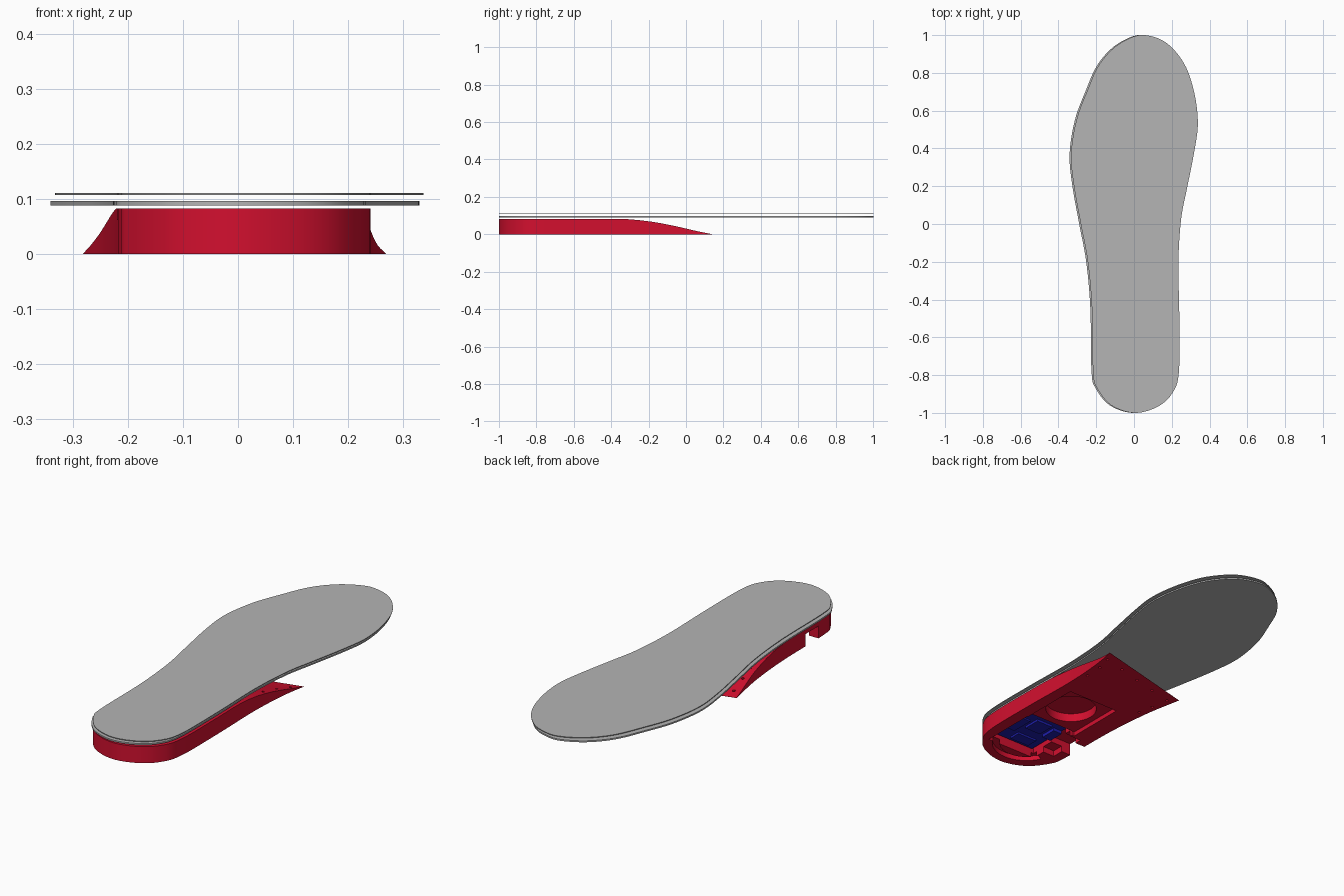
import bpy, bmesh, math
from mathutils import Vector

if "Cube" in bpy.data.objects:
    bpy.data.objects.remove(bpy.data.objects["Cube"])


def material(name, rgb):
    m = bpy.data.materials.new(name)
    m.diffuse_color = (*rgb, 1)
    m.use_nodes = True
    m.node_tree.nodes["Principled BSDF"].inputs["Base Color"].default_value = m.diffuse_color
    return m


GRAY = material("sole gray", (0.46, 0.46, 0.46))
RED = material("heel red", (0.65, 0.005, 0.028))
BLUE = material("board blue", (0.013, 0.013, 0.42))

# Foot outline, counter-clockwise from the toe
FOOT = [(0.06, 1.0), (-0.02, 0.985), (-0.11, 0.93), (-0.19, 0.835), (-0.25, 0.7),
        (-0.305, 0.55), (-0.333, 0.37), (-0.318, 0.2), (-0.282, 0.0), (-0.245, -0.2),
        (-0.223, -0.45), (-0.217, -0.78), (-0.195, -0.87), (-0.12, -0.96), (0.0, -1.0),
        (0.12, -0.97), (0.2, -0.9), (0.237, -0.79), (0.24, -0.5), (0.235, -0.2),
        (0.25, 0.03), (0.283, 0.2), (0.322, 0.4), (0.338, 0.54), (0.318, 0.7),
        (0.265, 0.85), (0.17, 0.96)]


def smooth_loop(points, steps=6):
    """Closed Catmull-Rom curve through the points."""
    p = [Vector(q) for q in points]
    out = []
    for i in range(len(p)):
        a, b, c, d = (p[(i + k) % len(p)] for k in (-1, 0, 1, 2))
        for s in range(steps):
            t = s / steps
            out.append(0.5 * (2 * b + (c - a) * t + (2 * a - 5 * b + 4 * c - d) * t * t
                              + (3 * b - a - 3 * c + d) * t ** 3))
    return out


def extrude(name, ring, offset, mat=None):
    """Solid made by pushing a closed 3D ring along an offset."""
    bm = bmesh.new()
    face = bm.faces.new([bm.verts.new(v) for v in ring])
    new = bmesh.ops.extrude_face_region(bm, geom=[face])["geom"]
    bmesh.ops.translate(bm, vec=offset, verts=[v for v in new if isinstance(v, bmesh.types.BMVert)])
    bmesh.ops.recalc_face_normals(bm, faces=bm.faces)
    mesh = bpy.data.meshes.new(name)
    bm.to_mesh(mesh)
    bm.free()
    obj = bpy.data.objects.new(name, mesh)
    bpy.context.collection.objects.link(obj)
    if mat:
        mesh.materials.append(mat)
    return obj


def slab(name, loop, z0, z1, mat=None, dx=0):
    return extrude(name, [(p[0] + dx, p[1], z0) for p in loop], (0, 0, z1 - z0), mat)


def box(name, x0, x1, y0, y1, z0, z1, mat=None):
    return slab(name, [(x0, y0), (x1, y0), (x1, y1), (x0, y1)], z0, z1, mat)


def disc(name, x, y, r, z0, z1, mat=None, n=40):
    ring = [(x + r * math.cos(i * math.tau / n), y + r * math.sin(i * math.tau / n)) for i in range(n)]
    return slab(name, ring, z0, z1, mat)


def boolean(obj, cutter, op="DIFFERENCE"):
    mod = obj.modifiers.new("cut", "BOOLEAN")
    mod.object, mod.operation, mod.solver = cutter, op, "EXACT"
    bpy.context.view_layer.objects.active = obj
    bpy.ops.object.modifier_apply(modifier=mod.name)
    bpy.data.objects.remove(cutter, do_unlink=True)


def shade(obj):
    bpy.ops.object.select_all(action="DESELECT")
    obj.select_set(True)
    bpy.context.view_layer.objects.active = obj
    bpy.ops.object.shade_smooth_by_angle(angle=math.radians(30))


outline = smooth_loop(FOOT)

# Two thin sole plates, the lower one shifted slightly sideways
upper_sole = slab("upper_sole", outline, 0.1075, 0.111, GRAY)
lower_sole = slab("lower_sole", outline, 0.089, 0.0965, GRAY, -0.008)

# Heel wedge: foot outline trimmed by a ramp whose tip runs at a slant
heel = slab("heel_wedge", outline, 0, 0.2, RED)
SLANT = 0.25
ramp = [(-1.5, -0.1), (0.14, -0.1), (0.14, 0.0005), (0.07, 0.015), (0.0, 0.032),
        (-0.06, 0.046), (-0.12, 0.058), (-0.18, 0.068), (-0.24, 0.0755), (-0.3, 0.0805),
        (-0.37, 0.083), (-1.5, 0.083)]
X0, X1 = -0.5, 0.5
trim = extrude("trim", [(X0, y + SLANT * (X0 - 0.27), z) for y, z in ramp],
               (X1 - X0, SLANT * (X1 - X0), 0))
boolean(heel, trim, "INTERSECT")

# Pockets in the underside: board bay, battery bay, round seat, side port
boolean(heel, box("cut", -0.1, 0.18, -0.875, -0.585, -0.05, 0.06))
boolean(heel, box("cut", -0.115, 0.175, -0.587, -0.27, -0.05, 0.022))
boolean(heel, disc("cut", 0.04, -0.425, 0.122, -0.05, 0.065))
boolean(heel, box("cut", -0.4, -0.09, -0.74, -0.635, -0.05, 0.062))
boolean(heel, box("cut", -0.165, -0.09, -0.80, -0.60, -0.05, 0.03))

# Curved groove round the back of the heel
arc = [math.radians(205 + 130 * i / 20) for i in range(21)]
groove = [(0.015 + 0.165 * math.cos(a), -0.79 + 0.165 * math.sin(a)) for a in arc]
groove += [(0.015 + 0.13 * math.cos(a), -0.79 + 0.13 * math.sin(a)) for a in reversed(arc)]
boolean(heel, slab("cut", groove, -0.05, 0.025))

# Small stitch holes along the ramp's slanted tip and its sides
holes = [(x, 0.14 + SLANT * (x - 0.27) - 0.05) for x in (-0.24, -0.12, 0.0, 0.12, 0.235)]
holes += [(-0.225, -0.13), (-0.21, -0.21), (0.215, 0.0), (0.21, -0.1)]
for hx, hy in holes:
    boolean(heel, disc("cut", hx, hy, 0.007, -0.05, 0.15, n=12))

# Circuit board with its raised parts
box("circuit_board", -0.085, 0.17, -0.868, -0.592, 0.042, 0.06, BLUE)
chips = [("processor_chip", -0.01, 0.08, -0.72, -0.63, 0.03),
         ("memory_chip", 0.1, 0.155, -0.78, -0.66, 0.034),
         ("charging_socket", -0.085, -0.035, -0.73, -0.645, 0.026),
         ("connector_block", -0.04, 0.07, -0.845, -0.785, 0.032)]
for name, x0, x1, y0, y1, z in chips:
    box(name, x0, x1, y0, y1, z, 0.043, BLUE)

for o in (upper_sole, lower_sole, heel):
    shade(o)
